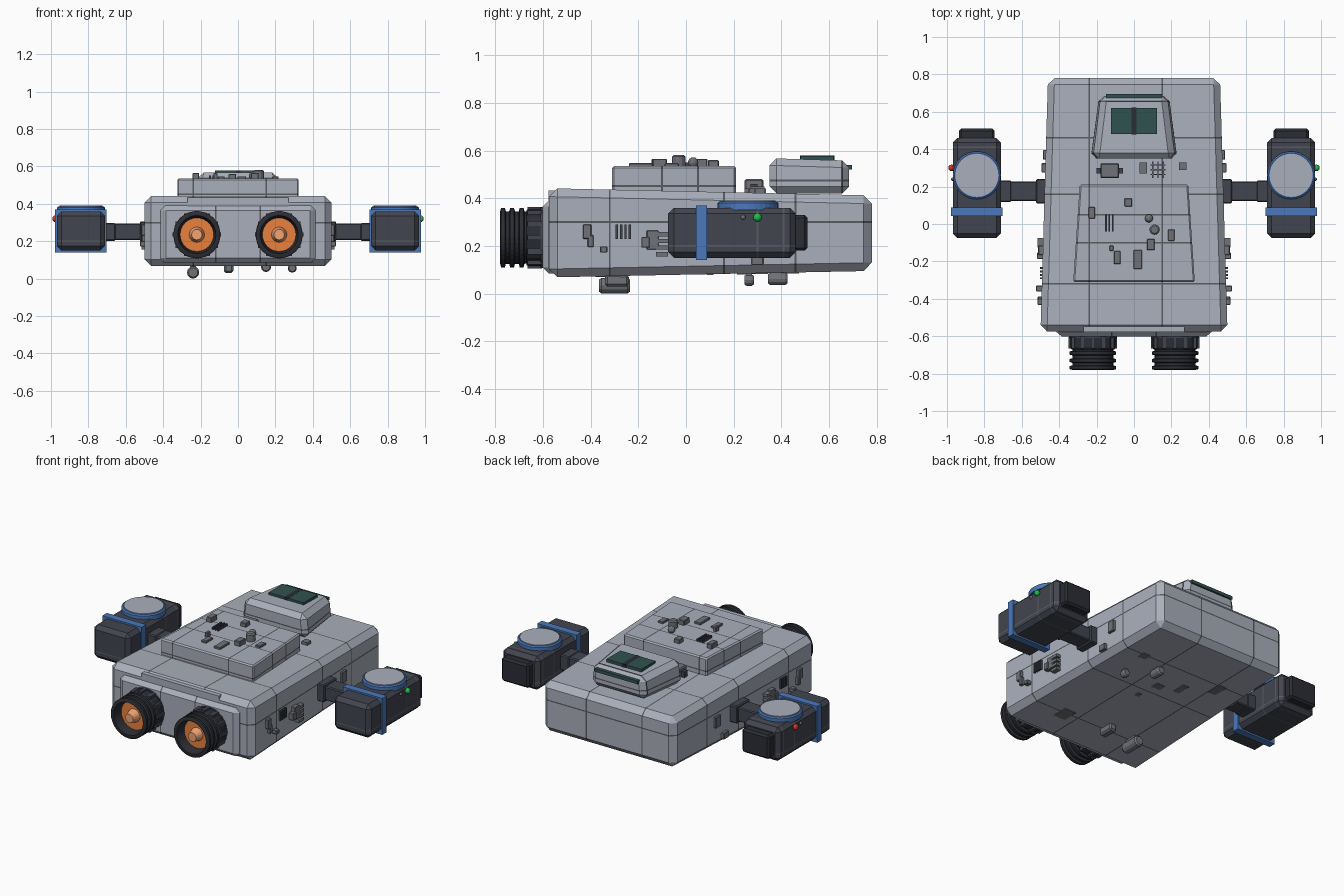
import bpy, bmesh, math
from mathutils import Vector, Matrix

if "Cube" in bpy.data.objects:
    bpy.data.objects.remove(bpy.data.objects["Cube"])


def mat(name, r, g, b):
    m = bpy.data.materials.new(name)
    m.diffuse_color = (r, g, b, 1)
    m.use_nodes = True
    m.node_tree.nodes["Principled BSDF"].inputs["Base Color"].default_value = m.diffuse_color
    return m


HULL = mat("hull_grey", .40, .43, .50)
SEAM = mat("seam_grey", .10, .105, .115)
DETAIL = mat("detail_grey", .16, .17, .19)
DARK = mat("dark_metal", .055, .06, .08)
BLACK = mat("nozzle_black", .025, .027, .035)
BLUE = mat("blue_trim", .07, .19, .50)
GLASS = mat("green_glass", .03, .085, .08)
ORANGE = mat("engine_glow", .80, .22, .05)
CORE = mat("engine_core", .90, .38, .18)
RED = mat("red_light", .7, .03, .02)
GREEN = mat("green_light", .02, .5, .08)


def finish(name, bm, *mats):
    bmesh.ops.recalc_face_normals(bm, faces=bm.faces)
    me = bpy.data.meshes.new(name)
    bm.to_mesh(me)
    bm.free()
    for m in mats:
        me.materials.append(m)
    ob = bpy.data.objects.new(name, me)
    bpy.context.collection.objects.link(ob)
    return ob


def block(name, ends, m, bevel=0, cuts=(), xc=0, top=1, w=.004):
    """Tapered block between two ends (y, half width, z0, z1); cuts are (axis, position) seams."""
    bm = bmesh.new()
    loops = []
    for y, h, z0, z1 in ends:
        loops.append([bm.verts.new(p) for p in
                      ((xc - h, y, z0), (xc + h, y, z0), (xc + h * top, y, z1), (xc - h * top, y, z1))])
    a, b = loops
    bm.faces.new(a)
    bm.faces.new(b)
    for i in range(4):
        j = (i + 1) % 4
        bm.faces.new((a[i], a[j], b[j], b[i]))
    bmesh.ops.recalc_face_normals(bm, faces=bm.faces)
    if bevel:
        bmesh.ops.bevel(bm, geom=bm.edges[:], offset=bevel, segments=1, profile=.5, affect='EDGES')
    for axis, pos in cuts:
        n = Vector((0, 0, 0))
        n[axis] = 1
        for s in (-w, w):
            bmesh.ops.bisect_plane(bm, geom=bm.verts[:] + bm.edges[:] + bm.faces[:],
                                   plane_co=n * (pos + s), plane_no=n)
    for f in bm.faces:
        c = f.calc_center_median()
        f.material_index = int(any(abs(c[ax] - p) < w for ax, p in cuts))
    return finish(name, bm, m, SEAM)


def box(name, c, s, m, bevel=0):
    x, y, z = c
    ends = [(y + k * s[1] / 2, s[0] / 2, z - s[2] / 2, z + s[2] / 2) for k in (-1, 1)]
    return block(name, ends, m, bevel, xc=x)


def lathe(name, prof, loc, m, axis='Z', n=32):
    """Revolve (radius, height) points; axis 'Y' points the height along +y."""
    bm = bmesh.new()
    rings = []
    for r, h in prof:
        rings.append([bm.verts.new((r * math.cos(2 * math.pi * i / n), r * math.sin(2 * math.pi * i / n), h))
                      for i in range(n)])
    for a, b in zip(rings, rings[1:]):
        for i in range(n):
            j = (i + 1) % n
            bm.faces.new((a[i], a[j], b[j], b[i]))
    bm.faces.new(rings[0])
    bm.faces.new(rings[-1])
    rot = Matrix.Rotation(-math.pi / 2, 4, 'X') if axis == 'Y' else Matrix()
    bm.transform(Matrix.Translation(loc) @ rot)
    return finish(name, bm, m)


def ball(name, loc, r, m):
    bm = bmesh.new()
    bmesh.ops.create_uvsphere(bm, u_segments=12, v_segments=8, radius=r)
    bm.transform(Matrix.Translation(loc))
    return finish(name, bm, m)


# Main hull, engine plate, raised deck
block("hull", [(-.575, .50, .068, .442), (.78, .46, .095, .412)], HULL, .035,
      [(0, -.24), (0, .15), (1, -.32), (1, .16), (1, .46), (2, .30)])
block("engine_plate", [(-.602, .41, .085, .39), (-.5, .43, .085, .39)], HULL, .025, [(0, -.12), (0, .12)])
box("rear_upper_plate", (0, -.56, .41), (.54, .035, .045), HULL)
block("upper_deck", [(-.31, .325, .40, .535), (.21, .29, .40, .535)], HULL, .008,
      [(0, -.24), (0, .15), (1, -.10), (1, .05), (2, .452)])

# Bridge with windows
block("bridge", [(.35, .235, .42, .568), (.685, .19, .42, .558)], HULL, .03, [(1, .655), (2, .475)], top=.92)
for s in (-1, 1):
    box("roof_window", (s * .068, .55, .568), (.108, .14, .02), GLASS)
box("window_divider", (0, .55, .568), (.028, .145, .022), BLACK)
box("front_window", (0, .685, .53), (.30, .022, .02), GLASS)

# Engines
for s in (-1, 1):
    o = (s * .22, 0, .235)
    lathe("engine_collar", [(.128, -.61), (.128, -.575), (.10, -.575)], o, DARK, 'Y', 16)
    lathe("engine_neck", [(.115, -.67), (.122, -.66), (.122, -.60)], o, BLACK, 'Y', 16)
    for i in range(12):
        a = math.tau * i / 12
        box("collar_rib", (o[0] + .118 * math.cos(a), -.635, o[2] + .118 * math.sin(a)), (.022, .06, .022), DARK)
    outer = [(.108, -.66)]
    for y in (-.69, -.73, -.768):
        outer += [(.110, y + .012), (.125, y + .008), (.125, y - .008), (.110, y - .012)]
    lathe("engine_nozzle", outer + [(.102, -.78), (.088, -.715)], o, BLACK, 'Y')
    lathe("engine_glow_disc", [(.092, -.722), (.088, -.712)], o, ORANGE, 'Y')
    lathe("engine_spike", [(.028, -.772), (.042, -.72)], o, CORE, 'Y', 16)

# Side pods on arms
for s in (-1, 1):
    x = s * .84
    block("pod_body", [(-.075, .128, .15, .36), (.46, .128, .15, .36)], DARK, .024,
          [(1, .30), (1, .41), (2, .20)], xc=x)
    box("pod_nose", (x, .475, .255), (.19, .07, .15), BLACK, .012)
    box("pod_band", (x, .065, .255), (.275, .045, .23), BLUE)
    lathe("pod_disc_rim", [(.128, .35), (.128, .38), (.12, .386)], (x, .26, 0), BLUE)
    lathe("pod_disc", [(.115, .36), (.115, .39)], (x, .26, 0), HULL)
    box("pod_arm", (s * .59, .175, .25), (.28, .105, .088), DARK, .006)
    box("arm_root", (s * .495, .175, .25), (.06, .13, .11), DARK, .006)
    box("arm_end", (s * .69, .175, .25), (.07, .115, .096), DARK, .006)
    ball("marker_light", (s * .975, .30, .32), .018, GREEN if s > 0 else RED)
    ball("small_marker", (s * .968, .24, .32), .010, DETAIL)

# Deck equipment: x, y, width, depth, height
for x, y, w, d, h in [(-.03, .115, .04, .045, .025), (-.225, .06, .035, .06, .03), (.09, -.11, .04, .06, .03),
                      (.20, -.06, .035, .06, .012), (-.09, -.18, .035, .07, .012), (.02, -.19, .045, .10, .012),
                      (-.12, -.13, .02, .03, .03)]:
    box("deck_unit", (x, y, .53 + h / 2), (w, d, h + .01), DETAIL, .003)
for i in range(3):
    box("deck_vent", (-.15 + i * .018, .005, .54), (.009, .09, .02), DARK)
    box("hull_grille", (.10 + i * .028, .29, .43), (.007, .09, .02), DETAIL)
    box("hull_grille_bar", (.128, .265 + i * .025, .43), (.08, .007, .016), DETAIL)
ball("sensor_dome", (.08, .03, .55), .022, DETAIL)
lathe("sensor_drum", [(.028, .52), (.028, .575), (.02, .582)], (.11, -.03, 0), DETAIL, n=12)
box("hull_machine", (-.13, .285, .45), (.10, .08, .06), DETAIL, .006)
box("hull_machine_arm", (-.13, .285, .44), (.14, .03, .04), DARK)
box("hull_hatch", (.05, .30, .435), (.04, .06, .03), DETAIL)
box("hull_cap", (.26, .31, .43), (.04, .04, .02), DETAIL)

# Flank equipment: y, z, depth, height, projection
for s in (-1, 1):
    for y, z, d, h, p in [(-.415, .26, .035, .06, .02), (-.40, .22, .025, .05, .02), (-.345, .185, .03, .025, .03),
                          (-.17, .215, .035, .045, .03), (-.14, .225, .05, .08, .025), (.37, .25, .05, .07, .015),
                          (.30, .14, .05, .04, .02)]:
        hx = .50 - .04 * (y + .575) / 1.355
        box("flank_unit", (s * hx, y, z), (2 * p, d, h), DETAIL, .003)
    for i in range(4):
        box("flank_vent", (s * .488, -.29 + i * .018, .26), (.03, .01, .06), DARK)
        box("flank_pipe_stack", (s * .485, -.10, .165 + i * .028), (.06, .05, .018), DETAIL)

# Underside equipment
for x, y, r, l, z in [(-.24, -.30, .033, .13, .033), (.29, .265, .024, .04, .056), (.15, .385, .027, .08, .062)]:
    lathe("belly_tank", [(r * .75, -l / 2), (r, -l / 2 + .01), (r, l / 2 - .01), (r * .75, l / 2)],
          (x, y, z), DETAIL, 'Y', 12)
    box("belly_mount", (x, y, z + .02), (r, l * .6, .05), DETAIL)
box("belly_pod", (-.05, -.29, .055), (.05, .10, .05), DETAIL, .01)
for x, y, w, d in [(.24, -.33, .08, .10), (-.10, .30, .04, .09), (-.27, .42, .05, .10), (.05, .10, .03, .03),
                   (.02, .24, .06, .05), (.30, .45, .05, .05)]:
    box("belly_plate", (x, y, .078 + .02 * (y + .5)), (w, d, .025), DETAIL)
